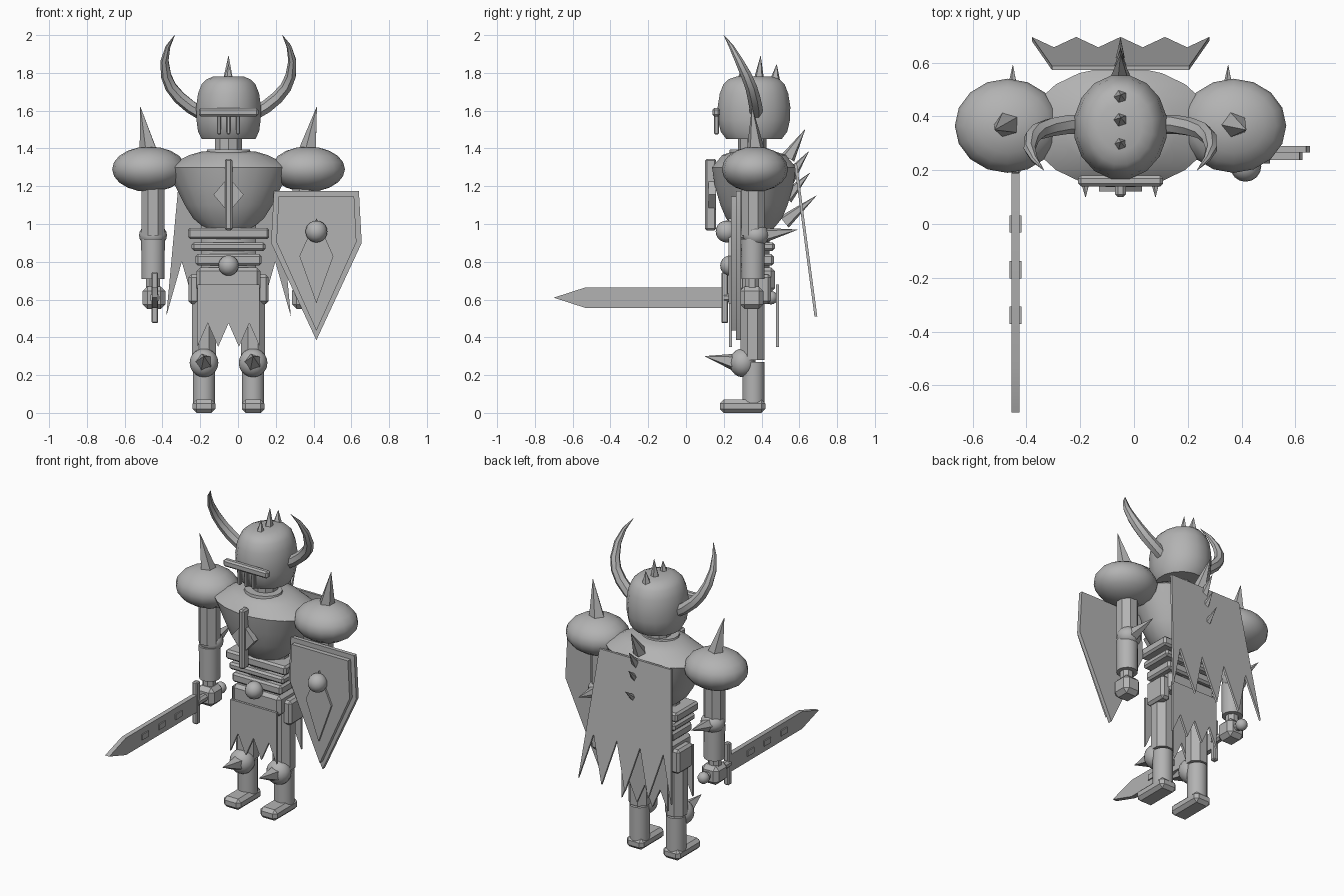
import bpy, bmesh, math
from mathutils import Vector, Matrix

if "Cube" in bpy.data.objects:
    bpy.data.objects.remove(bpy.data.objects["Cube"])

CX, CY = -0.05, 0.36          # body axis
SIDES = (("right", -1), ("left", 1))
parts = []

gray = bpy.data.materials.new("plain_gray")
gray.use_nodes = True
gray.diffuse_color = (0.45, 0.45, 0.45, 1)
gray.node_tree.nodes["Principled BSDF"].inputs["Base Color"].default_value = (0.45, 0.45, 0.45, 1)


def finish(name, bm):
    bmesh.ops.recalc_face_normals(bm, faces=bm.faces)
    mesh = bpy.data.meshes.new(name)
    bm.to_mesh(mesh)
    bm.free()
    mesh.materials.append(gray)
    ob = bpy.data.objects.new(name, mesh)
    bpy.context.collection.objects.link(ob)
    parts.append(ob)
    return ob


def box(name, centre, size, bevel=0.0):
    bm = bmesh.new()
    bmesh.ops.create_cube(bm, size=1, matrix=Matrix.Translation(centre) @ Matrix.Diagonal((*size, 1)))
    if bevel:
        bmesh.ops.bevel(bm, geom=bm.edges[:], offset=bevel, segments=1, affect='EDGES')
    return finish(name, bm)


def ball(name, centre, radii, seg=16, rings=10):
    bm = bmesh.new()
    bmesh.ops.create_uvsphere(bm, u_segments=seg, v_segments=rings, radius=1,
                              matrix=Matrix.Translation(centre) @ Matrix.Diagonal((*radii, 1)))
    return finish(name, bm)


def skin(name, path, radii, n):
    """Skin rings along a path; each radius is a number or an (rx, ry) pair."""
    bm = bmesh.new()
    path = [Vector(p) for p in path]
    rings = []
    for i, (p, r) in enumerate(zip(path, radii)):
        d = path[min(i + 1, len(path) - 1)] - path[max(i - 1, 0)]
        q = Vector((0, 0, 1)).rotation_difference(d)
        rx, ry = r if isinstance(r, tuple) else (r, r)
        ring = []
        for k in range(n):
            a = 2 * math.pi * (k + 0.5) / n
            ring.append(bm.verts.new(p + q @ Vector((rx * math.cos(a), ry * math.sin(a), 0))))
        rings.append(ring)
    for a, b in zip(rings, rings[1:]):
        for k in range(n):
            bm.faces.new((a[k], a[(k + 1) % n], b[(k + 1) % n], b[k]))
    bm.faces.new(rings[0])
    bm.faces.new(rings[-1])
    return finish(name, bm)


def lathe(name, x, y, profile, n):
    return skin(name, [(x, y, z) for z, _ in profile], [r for _, r in profile], n)


def spike(name, base, tip, r):
    return skin(name, [base, tip], [r, 0.001], 5)


def plate(name, outline, y, thick, slope=0.0, turn=0.0):
    """Flat x-z outline given thickness in y, optionally sloped or turned about z."""
    bm = bmesh.new()
    top = max(z for _, z in outline)
    f, b = [[bm.verts.new((x, y + s * thick / 2 + slope * (top - z), z)) for x, z in outline] for s in (-1, 1)]
    bm.faces.new(f)
    bm.faces.new(b[::-1])
    for k in range(len(f)):
        j = (k + 1) % len(f)
        bm.faces.new((f[k], b[k], b[j], f[j]))
    bm.transform(Matrix.Rotation(turn, 4, 'Z'))
    return finish(name, bm)


def ragged(top_w, low_w, top, valley, tip, teeth):
    """Cloth outline with a torn, toothed lower edge."""
    pts = [(CX - top_w, top), (CX + top_w, top)]
    count = 2 * (teeth - 1)
    for i in range(count + 1):
        pts.append((CX + low_w * (1 - 2 * i / count), valley if i % 2 else tip))
    return pts


# Head, helmet crest and visor
lathe("helmet", CX, CY, [(1.45, (.145, .15)), (1.49, (.165, .18)), (1.55, (.173, .194)), (1.62, (.175, .196)),
                         (1.69, (.165, .185)), (1.74, (.145, .165)), (1.765, (.12, .14)), (1.782, (.08, .09))], 16)
for i, (y, tip) in enumerate(((.295, 1.845), (.385, 1.89), (.47, 1.845))):
    spike(f"crest_spike_{i}", (CX, y, 1.75), (CX, y + .01, tip), .032)
box("visor", (CX, .16, 1.592), (.315, .04, .045), .01)
for i in (-1, 0, 1):
    box(f"visor_bar_{i + 1}", (CX + i * .05, .162, 1.525), (.02, .025, .1), .004)
lathe("neck", CX, CY - .01, [(1.34, .075), (1.46, .075)], 10)
lathe("collar", CX, CY - .03, [(1.36, (.125, .105)), (1.395, (.115, .1))], 16)

# Torso
lathe("chest", CX, CY, [(.97, (.12, .10)), (1.03, (.19, .15)), (1.1, (.235, .18)), (1.2, (.285, .21)),
                        (1.3, (.34, .225)), (1.365, (.21, .17)), (1.385, (.14, .11))], 20)
box("chest_ridge", (CX, .13, 1.155), (.04, .06, .38), .01)
plate("chest_diamond", [(CX, 1.06), (CX + .08, 1.155), (CX, 1.25), (CX - .08, 1.155)], .14, .04)
lathe("abdomen", CX, CY, [(.7, (.15, .085)), (1.0, (.15, .085))], 12)
for i, (w, z, h) in enumerate(((.43, .95, .06), (.39, .88, .045), (.35, .81, .06))):
    box(f"waist_band_{i}", (CX, CY, z), (w, .23 - .01 * i, h), .012)
box("pelvis", (CX, CY, .705), (.34, .22, .13), .02)
ball("belt_buckle", (CX, .235, .78), (.054, .054, .054))

# Cape, cloths and spine
plate("cape", ragged(.255, .33, 1.32, .80, .51, 5), .58, .015, .133)
for name, y in (("front_cloth", .235), ("back_cloth", .485)):
    plate(name, ragged(.165, .165, .68, .475, .35, 4), y, .015)
for i, (y, z, ty, tz) in enumerate(((.54, 1.35, .63, 1.5), (.54, 1.24, .65, 1.385),
                                    (.53, 1.14, .655, 1.27), (.52, 1.01, .69, 1.15))):
    spike(f"spine_spike_{i}", (CX, y, z), (CX, ty, tz), .04)

# Paired parts
for side, s in SIDES:
    def at(off, y, z):
        return (CX + s * off, y, z)

    skin(f"{side}_horn", [at(.15, .37, 1.59), at(.2, .37, 1.62), at(.26, .36, 1.67), at(.305, .345, 1.725),
                          at(.33, .32, 1.785), at(.338, .28, 1.865), at(.32, .24, 1.94), at(.285, .2, 2.0)],
         [.036, .036, .035, .032, .029, .022, .013, .001], 7)
    # Arm
    ball(f"{side}_shoulder", at(.42, .365, 1.29), (.196, .175, .12))
    spike(f"{side}_shoulder_spike", at(.42, .37, 1.38), at(.467, .35, 1.62), .052)
    lathe(f"{side}_upper_arm", CX + s * .4, .355, [(.94, .066), (1.3, .066)], 8)
    ball(f"{side}_elbow", at(.4, .37, .94), (.074, .07, .062))
    spike(f"{side}_elbow_spike", at(.4, .41, .94), at(.4, .59, .97), .042)
    lathe(f"{side}_forearm", CX + s * .4, .355, [(.71, .062), (.92, .064)], 16)
    lathe(f"{side}_wrist", CX + s * .4, .35, [(.64, .04), (.72, .04)], 8)
    box(f"{side}_hand", at(.395, .348, .61), (.12, .125, .12), .025)
    # Leg
    box(f"{side}_hip_guard", at(.18, .375, .655), (.065, .15, .155), .015)
    lathe(f"{side}_thigh", CX + s * .13, .352, [(.28, .068), (.7, .068)], 8)
    ball(f"{side}_knee", at(.13, .3, .265), (.076, .07, .076))
    spike(f"{side}_knee_spike", at(.13, .25, .27), at(.13, .1, .3), .046)
    lathe(f"{side}_shin", CX + s * .13, .357, [(.05, .06), (.27, .06)], 16)
    box(f"{side}_foot", at(.13, .3, .035), (.12, .24, .07), .02)

# Sword in the right hand
BX, BZ = -.44, .61
plate("sword_blade", [(.2, .665), (-.53, .665), (-.7, BZ), (-.53, .555), (.2, .555)], -BX, .03, 0, math.pi / 2)
for i in range(3):
    box(f"blade_stud_{i}", (BX, -.17 * i, BZ), (.045, .065, .035))
box("sword_guard", (BX, .205, BZ), (.035, .035, .27), .006)
skin("sword_grip", [(BX, .2, BZ), (BX, .45, BZ)], [.025, .025], 8)
ball("sword_pommel", (BX, .45, BZ), (.036, .036, .036), 12, 8)

# Shield on the left arm
SX = .415


def shield_shape(top_w, mid_w, top, mid, low):
    return [(SX - top_w, top), (SX + top_w, top), (SX + mid_w, mid), (SX, low), (SX - mid_w, mid)]


plate("shield_rim", shield_shape(.225, .24, 1.175, .9, .385), .278, .025)
plate("shield_face", shield_shape(.2, .212, 1.145, .905, .435), .252, .03)
plate("shield_diamond", [(SX, 1.03), (SX + .09, .83), (SX, .58), (SX - .09, .83)], .234, .02)
ball("shield_boss", (SX, .215, .96), (.058, .058, .058))

# Smooth shading with sharp creases kept
bpy.ops.object.select_all(action='DESELECT')
for ob in parts:
    ob.select_set(True)
bpy.context.view_layer.objects.active = parts[0]
bpy.ops.object.shade_smooth_by_angle(angle=math.radians(32))
